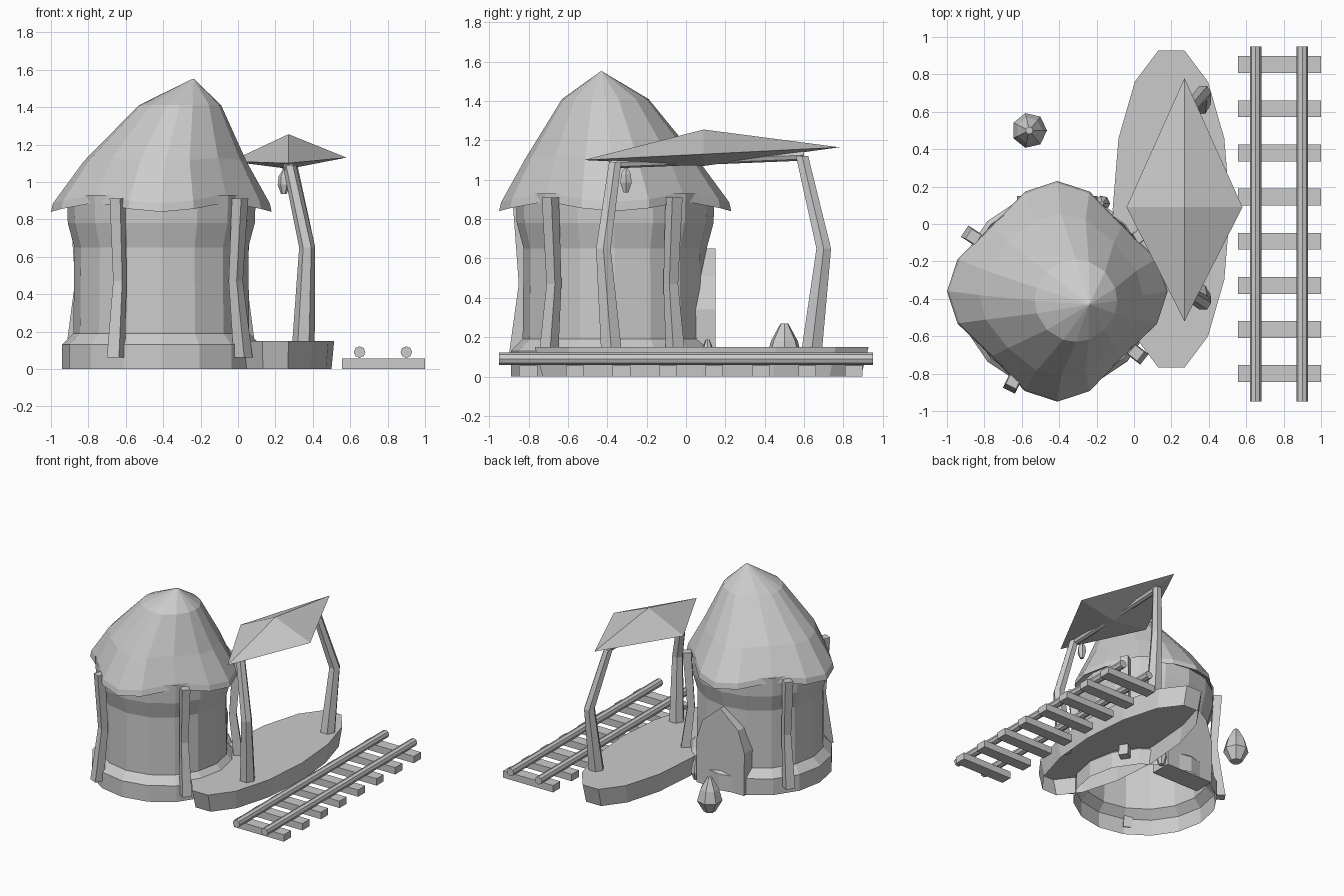
import bpy, bmesh
from math import sin, cos, pi, radians
from mathutils import Vector

cube = bpy.data.objects.get("Cube")
if cube:
    bpy.data.objects.remove(cube, do_unlink=True)

grey = bpy.data.materials.new("stone_grey")
grey.use_nodes = True
COLOUR = (0.6, 0.6, 0.6, 1)
grey.diffuse_color = COLOUR
grey.node_tree.nodes["Principled BSDF"].inputs["Base Color"].default_value = COLOUR


def finish(name, bm):
    bmesh.ops.recalc_face_normals(bm, faces=bm.faces[:])
    mesh = bpy.data.meshes.new(name)
    bm.to_mesh(mesh)
    bm.free()
    mesh.materials.append(grey)
    obj = bpy.data.objects.new(name, mesh)
    bpy.context.collection.objects.link(obj)
    return obj


def loft(name, rings, bottom=True, top=True):
    """Skin a stack of point rings, with optional end caps."""
    bm = bmesh.new()
    rows = [[bm.verts.new(p) for p in ring] for ring in rings]
    n = len(rows[0])
    for a, b in zip(rows, rows[1:]):
        for i in range(n):
            j = (i + 1) % n
            bm.faces.new((a[i], a[j], b[j], b[i]))
    if bottom:
        bm.faces.new(rows[0][::-1])
    if top:
        bm.faces.new(rows[-1])
    return finish(name, bm)


def ring(x, y, z, rx, ry=None, n=16, turn=0):
    ry = rx if ry is None else ry
    angles = [turn + 2 * pi * i / n for i in range(n)]
    return [(x + rx * cos(a), y + ry * sin(a), z) for a in angles]


def turned(name, x, y, profile, n, **caps):
    return loft(name, [ring(x, y, z, r, n=n) for r, z in profile], **caps)


def box(name, lo, hi):
    corners = [(lo[0], lo[1]), (hi[0], lo[1]), (hi[0], hi[1]), (lo[0], hi[1])]
    return loft(name, [[(x, y, z) for x, y in corners] for z in (lo[2], hi[2])])


def rod(name, y0, y1, x, z0, z1, r):
    """Eight-sided bar running along y."""
    ends = []
    for y, z in ((y0, z0), (y1, z1)):
        ends.append([(x + r * cos(a * pi / 4), y, z + r * sin(a * pi / 4)) for a in range(8)])
    return loft(name, ends)


HX, HY = -0.41, -0.36

# Round hut wall with a stepped plinth and flared top
turned("hut_wall", HX, HY, [(0.53, 0), (0.53, 0.13), (0.47, 0.19), (0.465, 0.65),
                            (0.50, 0.78), (0.505, 0.93)], 16, bottom=False, top=False)


# Thatched roof: lobed eave blending to a round, off-centre peak
def roof_ring(dx, dy, r, z, lobe, lift):
    pts = []
    for q in range(4):
        for deg, shrink in ((0, 0), (18, 0.05), (45, 0.16), (72, 0.05)):
            a = radians(90 * q + deg)
            rr = r * (1 - lobe * shrink)
            pts.append((HX + dx + rr * cos(a), HY + dy + rr * sin(a), z + lift * shrink / 0.16))
    return pts


loft("hut_roof", [
    roof_ring(0, 0, 0.49, 0.90, 0, 0.0),
    roof_ring(0, 0, 0.59, 0.84, 1, 0.05),
    roof_ring(0, 0, 0.58, 0.885, 1, 0.05),
    roof_ring(0.02, -0.02, 0.435, 1.11, 0.5, 0.02),
    roof_ring(0.10, -0.05, 0.22, 1.41, 0, 0),
    roof_ring(0.17, -0.07, 0.005, 1.55, 0, 0)], bottom=False)

# Bent timber posts leaning against the hut
for i, deg in enumerate((244, 322, 34, 147)):
    a = radians(deg)
    out, side = Vector((cos(a), sin(a), 0)), Vector((-sin(a), cos(a), 0))
    sections = []
    for r, z, w in ((0.555, 0.06, 0.036), (0.505, 0.47, 0.027), (0.535, 0.91, 0.031)):
        c = Vector((HX, HY, z)) + out * r
        sections.append([c + out * u * w + side * v * w
                         for u, v in ((-1, -1), (1, -1), (1, 1), (-1, 1))])
    loft(f"hut_post_{i + 1}", sections)

# Arched doorway block on the back of the hut
arch = [(-0.21, 0), (0.21, 0), (0.215, 0.34), (0.16, 0.51), (0, 0.65), (-0.16, 0.51), (-0.215, 0.34)]
loft("doorway", [[(HX + x, y, z) for x, z in arch] for y in (0.15, -0.02)])

# Oval platform, open underneath
loft("platform", [ring(0.2, 0.08, 0, 0.30, 0.83, 14),
                  ring(0.2, 0.08, 0.15, 0.314, 0.87, 14)], bottom=False)

# Canopy posts, beam and diamond-shaped cover
for name, foot, knee, head, top in (("front", -0.38, -0.42, -0.36, 1.09),
                                    ("back", 0.64, 0.70, 0.59, 1.12)):
    loft(f"canopy_post_{name}", [ring(0.35, foot, 0.14, 0.06, n=6),
                                 ring(0.37, knee, 0.65, 0.043, n=6),
                                 ring(0.275, head, top, 0.036, n=6)])
rod("canopy_beam", -0.38, 0.6, 0.27, 1.085, 1.125, 0.028)

bm = bmesh.new()
peak, under = bm.verts.new((0.27, 0.09, 1.255)), bm.verts.new((0.27, 0.09, 1.07))
rim = [bm.verts.new(p) for p in ((0.58, 0.09, 1.13), (0.27, 0.78, 1.165),
                                 (-0.04, 0.09, 1.11), (0.27, -0.52, 1.10))]
for i in range(4):
    a, b = rim[i], rim[(i + 1) % 4]
    bm.faces.new((a, b, peak))
    bm.faces.new((b, a, under))
finish("canopy_cover", bm)

# Hanging lantern
turned("lantern", 0.245, -0.305, [(0.015, 0.935), (0.033, 0.985), (0.028, 1.03), (0.008, 1.06),
                                  (0.006, 1.09)], 6)

# Rail track
for x, side in ((0.65, "right"), (0.90, "left")):
    rod(f"rail_{side}", -0.95, 0.95, x, 0.09, 0.09, 0.031)
for i in range(8):
    y = -0.80 + i * 0.236
    box(f"sleeper_{i + 1}", (0.555, y - 0.045, 0), (1.0, y + 0.045, 0.055))

# Shrubs beside the doorway
bud = [(0.045, 0), (0.095, 0.09), (0.07, 0.18), (0.02, 0.27)]
turned("large_shrub", -0.56, 0.50, bud, 7)
turned("small_shrub", -0.17, 0.11, [(r * 0.45, z * 0.7) for r, z in bud], 7)
